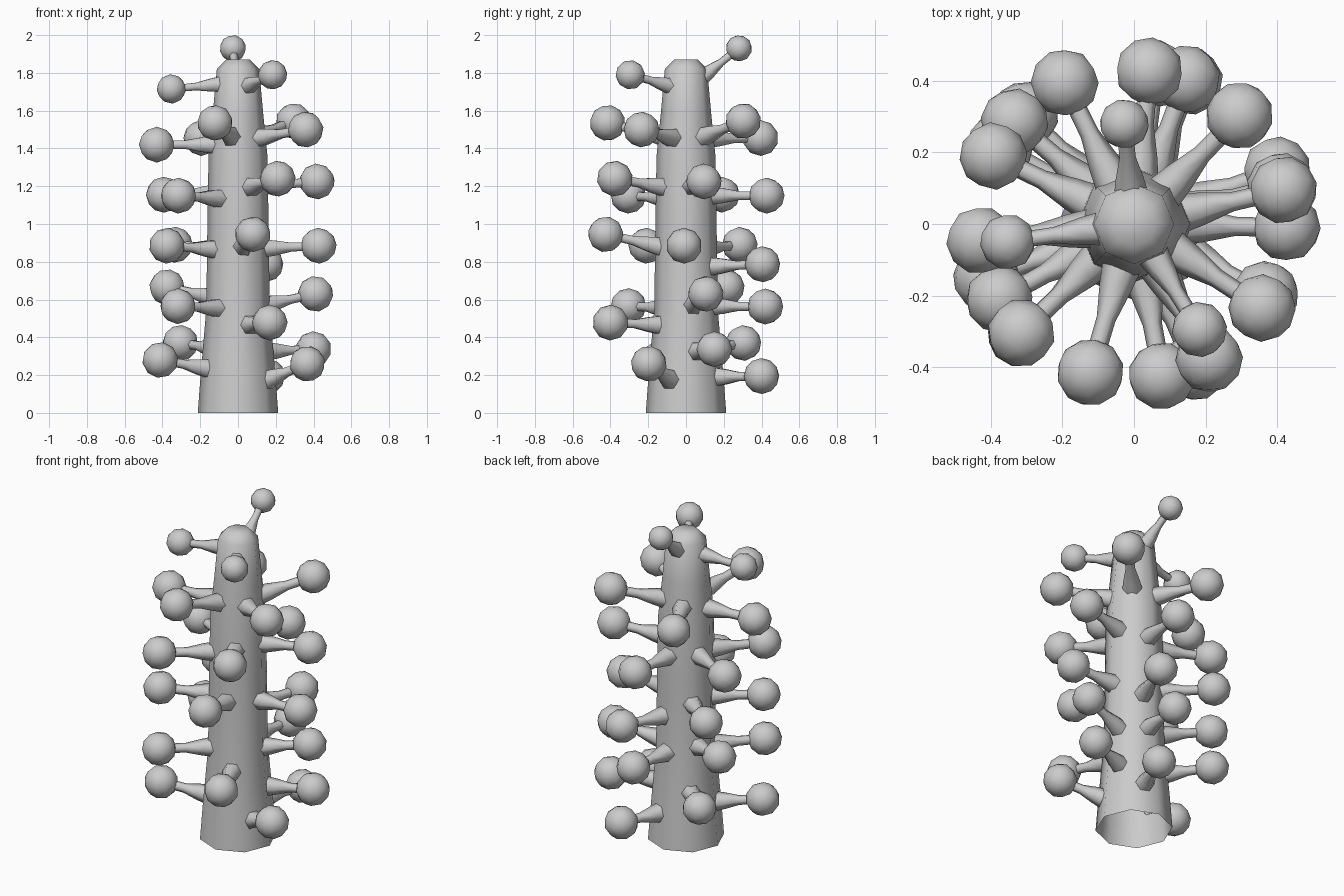
import bpy, bmesh, math
from mathutils import Vector

if "Cube" in bpy.data.objects:
    bpy.data.objects.remove(bpy.data.objects["Cube"])

# trunk profile: (height, radius)
TRUNK = [(0, .213), (.2, .198), (.55, .168), (1.0, .162), (1.36, .156),
         (1.6, .132), (1.82, .112), (1.87, .062)]

# one row per ball: x, y, z of the centre, then height where its stem leaves the trunk
BALLS = [
    (-.027, .28, 1.93, 1.78), (-.353, -.05, 1.715, 1.74), (.183, -.295, 1.79, 1.73),
    (-.43, -.046, 1.42, 1.42), (-.122, -.415, 1.535, 1.46), (.358, -.235, 1.5, 1.455),
    (.295, .303, 1.545, 1.46), (-.194, .395, 1.455, 1.45),
    (-.393, .19, 1.155, 1.16), (-.315, -.305, 1.15, 1.135), (.21, -.377, 1.24, 1.195),
    (.418, .095, 1.225, 1.2), (.043, .427, 1.15, 1.15),
    (.078, -.425, .945, .88), (.427, -.01, .885, .87), (.147, .405, .787, .775),
    (-.334, .285, .89, .87), (-.376, -.21, .885, .865),
    (.41, .105, .63, .57), (.06, .42, .563, .565), (-.375, .215, .665, .61),
    (-.318, -.305, .565, .555), (.168, -.4, .478, .465),
    (-.305, .305, .37, .34), (-.412, -.15, .28, .235), (.4, .15, .337, .325),
    (.367, -.197, .26, .175), (.155, .4, .195, .19),
]


def trunk_radius(z):
    for (z0, r0), (z1, r1) in zip(TRUNK, TRUNK[1:]):
        if z <= z1:
            return r0 + (r1 - r0) * (z - z0) / (z1 - z0)
    return TRUNK[-1][1]


def loft(name, rings, sides, axis=Vector((0, 0, 1)), cap_end=False):
    """Tube through (centre, radius) rings that lie square to the axis."""
    bm = bmesh.new()
    rot = axis.to_track_quat('Z', 'Y')
    loops = []
    for c, r in rings:
        loops.append([bm.verts.new(c + rot @ Vector((
            r * math.cos(math.tau * i / sides), r * math.sin(math.tau * i / sides), 0)))
            for i in range(sides)])
    for a, b in zip(loops, loops[1:]):
        for i in range(sides):
            j = (i + 1) % sides
            bm.faces.new((a[i], a[j], b[j], b[i]))
    if cap_end:
        bm.faces.new(loops[-1])
    return finish(name, bm)


def finish(name, bm):
    for f in bm.faces:
        f.smooth = True
    me = bpy.data.meshes.new(name)
    bm.to_mesh(me)
    bm.free()
    ob = bpy.data.objects.new(name, me)
    bpy.context.collection.objects.link(ob)
    return ob


# trunk, open underneath
loft("trunk", [(Vector((0, 0, z)), r) for z, r in TRUNK], 8, cap_end=True)

for n, (x, y, z, base_z) in enumerate(BALLS):
    size = (.07, .078, .078)[n] if n < 3 else .095
    centre = Vector((x, y, z))
    out = Vector((x, y, 0)).normalized()
    start = out * (trunk_radius(base_z) - .025) + Vector((0, 0, base_z))
    axis = (centre - start).normalized()

    # stem, flared where it meets the trunk
    profile = [(0, .055), (.2, .046), (.5, .027), (1, .026)]
    loft("stem", [(start.lerp(centre, t), r * (.85 if n < 3 else 1)) for t, r in profile], 6, axis)

    # ball at the end of the stem
    bm = bmesh.new()
    bmesh.ops.create_icosphere(bm, subdivisions=2, radius=size)
    bmesh.ops.rotate(bm, verts=bm.verts, matrix=axis.to_track_quat('Z', 'Y').to_matrix())
    bmesh.ops.translate(bm, verts=bm.verts, vec=centre)
    finish("ball", bm)
